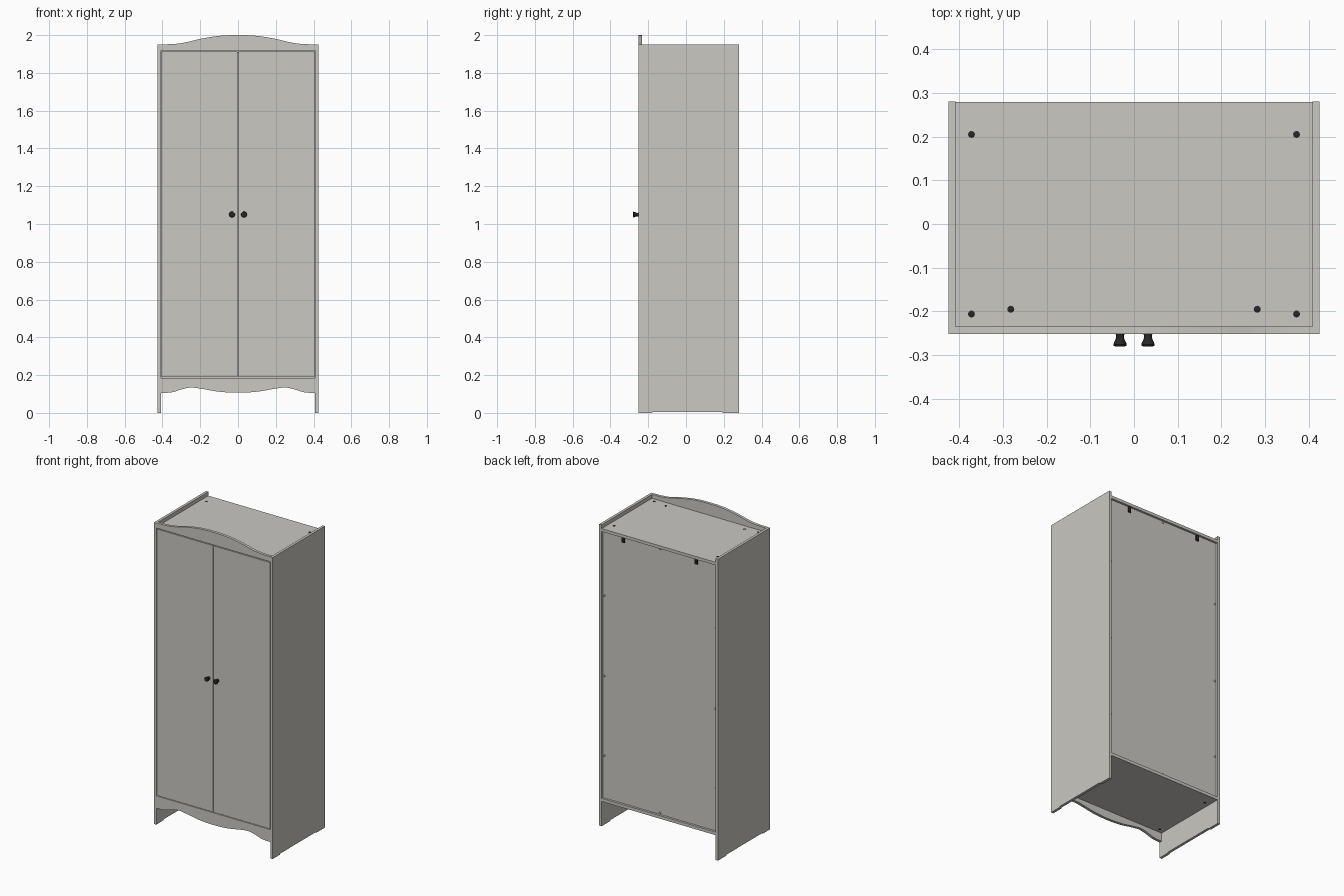
import bpy, bmesh, math
from mathutils import Matrix, Vector

cube = bpy.data.objects.get("Cube")
if cube:
    bpy.data.objects.remove(cube, do_unlink=True)


def material(name, colour):
    mat = bpy.data.materials.new(name)
    mat.use_nodes = True
    mat.diffuse_color = (*colour, 1)
    mat.node_tree.nodes["Principled BSDF"].inputs["Base Color"].default_value = (*colour, 1)
    return mat


GREY = material("warm light grey", (0.59, 0.58, 0.54))
BLACK = material("black", (0.02, 0.02, 0.02))


def finish(name, bm, mat):
    bmesh.ops.recalc_face_normals(bm, faces=bm.faces)
    mesh = bpy.data.meshes.new(name)
    bm.to_mesh(mesh)
    bm.free()
    mesh.materials.append(mat)
    obj = bpy.data.objects.new(name, mesh)
    bpy.context.collection.objects.link(obj)
    return obj


def box(name, x, y, z, mat=GREY):
    """Box from (min, max) pairs."""
    bm = bmesh.new()
    bmesh.ops.create_cube(bm, size=1)
    for v in bm.verts:
        v.co = [a[0] if c < 0 else a[1] for c, a in zip(v.co, (x, y, z))]
    return finish(name, bm, mat)


def plate(name, outline, depth, mat=GREY):
    """Extrude an outline of 3D points along the depth vector."""
    bm = bmesh.new()
    face = bm.faces.new([bm.verts.new(p) for p in outline])
    ext = bmesh.ops.extrude_face_region(bm, geom=[face])
    moved = [g for g in ext["geom"] if isinstance(g, bmesh.types.BMVert)]
    bmesh.ops.translate(bm, verts=moved, vec=depth)
    return finish(name, bm, mat)


def wave(half, steps=8):
    """Smooth symmetric curve through points running from the centre outwards."""
    pts = [(-x, z) for x, z in reversed(half[1:])] + half
    out = []
    for i in range(len(pts) - 1):
        p = [Vector(pts[min(max(i + k, 0), len(pts) - 1)]) for k in (-1, 0, 1, 2)]
        for s in range(steps):
            t = s / steps
            out.append(p[1] + 0.5 * t * (p[2] - p[0]
                       + t * (2 * p[0] - 5 * p[1] + 4 * p[2] - p[3]
                       + t * (3 * (p[1] - p[2]) + p[3] - p[0]))))
    return out + [Vector(pts[-1])]


def lathe(name, profile, place, mat=BLACK, sides=24):
    """Turn (radius, height) points about z, then place the result."""
    bm = bmesh.new()
    rings = [[bm.verts.new((r * math.cos(2 * math.pi * i / sides),
                            r * math.sin(2 * math.pi * i / sides), h))
              for i in range(sides)] for r, h in profile]
    for a, b in zip(rings, rings[1:]):
        for i in range(sides):
            j = (i + 1) % sides
            bm.faces.new((a[i], a[j], b[j], b[i]))
    bm.faces.new(rings[0])
    bm.faces.new(rings[-1])
    bmesh.ops.transform(bm, matrix=place, verts=bm.verts)
    obj = finish(name, bm, mat)
    bpy.context.view_layer.objects.active = obj
    obj.select_set(True)
    bpy.ops.object.shade_smooth_by_angle(angle=math.radians(35))
    obj.select_set(False)
    return obj


FRONT, BACK = -0.252, 0.28
INNER, OUTER = 0.408, 0.425
FRONT_IN = FRONT + 0.018
FACE_FRONT = Matrix.Rotation(math.pi / 2, 4, "X")
FACE_BACK = Matrix.Rotation(-math.pi / 2, 4, "X")
SIDES = (("left", 1), ("right", -1))

# Side panels with a shallow relief along the bottom, and doors
side_outline = [(FRONT, 0), (-0.18, 0), (-0.175, 0.006), (0.19, 0.006),
                (0.195, 0), (BACK, 0), (BACK, 1.95), (FRONT, 1.95)]
for label, s in SIDES:
    plate(label + "_side_panel", [(s * INNER, y, z) for y, z in side_outline],
          (s * (OUTER - INNER), 0, 0))
    box(label + "_door", sorted((s * 0.002, s * 0.404)), (FRONT, FRONT_IN), (0.19, 1.913))

# Horizontal boards and the recessed back
box("top_board", (-INNER, INNER), (FRONT_IN, BACK - 0.001), (1.906, 1.925))
box("bottom_board", (-INNER, INNER), (FRONT_IN, BACK - 0.001), (0.16, 0.18))
box("back_panel", (-INNER, INNER), (0.258, 0.265), (0.18, 1.906))

# Curved crest and apron
crest = wave([(0, 2.0), (0.1, 1.996), (0.2, 1.98), (0.28, 1.961), (0.34, 1.953), (INNER, 1.951)])
apron = wave([(0, 0.107), (0.1, 0.112), (0.19, 0.127), (0.25, 0.134),
              (0.3, 0.124), (0.35, 0.109), (INNER, 0.105)])
for name, curve, edge in (("crest", crest, 1.918), ("apron", apron, 0.186)):
    outline = [(x, FRONT, z) for x, z in curve]
    outline += [(INNER, FRONT, edge), (-INNER, FRONT, edge)]
    plate(name, outline, (0, FRONT_IN - FRONT, 0))

# Flared door knobs
knob = [(0.010, 0), (0.009, 0.006), (0.010, 0.012), (0.014, 0.020),
        (0.0155, 0.024), (0.0145, 0.027), (0.011, 0.028)]
for label, s in SIDES:
    lathe(label + "_knob", knob, Matrix.Translation((s * 0.032, FRONT, 1.05)) @ FACE_FRONT)

# Screw caps on the top, and matching ones under the bottom board
cap = [(0.008, 0), (0.008, 0.001), (0.006, 0.002)]
for label, s in SIDES:
    for x, y in ((0.372, 0.205), (0.372, -0.206), (0.282, -0.195)):
        lathe(label + "_top_screw", cap, Matrix.Translation((s * x, y, 1.925)), sides=12)
    for y in (0.205, -0.206):
        lathe(label + "_bottom_screw", cap,
              Matrix.Translation((s * 0.372, y, 0.16)) @ Matrix.Rotation(math.pi, 4, "X"), sides=12)

# Back panel fixings and wall brackets
pin = [(0.006, 0), (0.006, 0.003), (0.004, 0.005)]
spots = [(s * 0.398, z) for _, s in SIDES for z in (0.455, 0.97, 1.49)]
for x, z in spots + [(0, 0.19), (0, 1.896)]:
    lathe("back_fixing", pin, Matrix.Translation((x, 0.265, z)) @ FACE_BACK, GREY, 12)
for label, s in SIDES:
    x = s * 0.26
    box(label + "_wall_bracket", (x - 0.01, x + 0.01), (0.265, 0.272), (1.87, 1.906), BLACK)
    lathe(label + "_bracket_screw", cap, Matrix.Translation((x, 0.272, 1.882)) @ FACE_BACK, sides=12)
